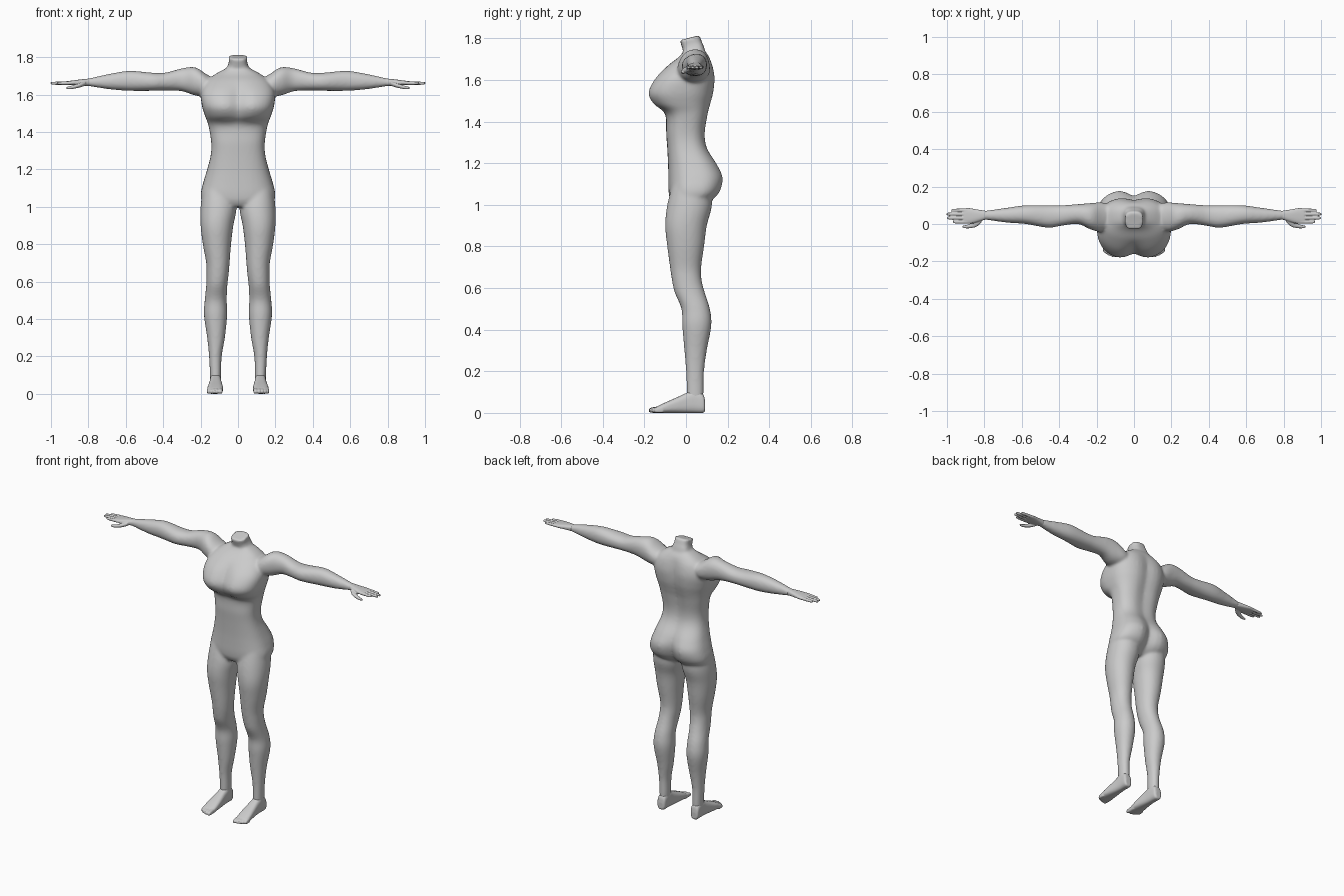
import bpy, bmesh, math


def spline(a, b, c, d, t):
    return tuple(0.5 * (2 * q + (r - p) * t + (2 * p - 5 * q + 4 * r - s) * t * t
                        + (3 * q - p - 3 * r + s) * t ** 3) for p, q, r, s in zip(a, b, c, d))


def loft(bm, rows, order, n=2.2, side=1, steps=5, seg=40, slant=0):
    """Closed skin through rows (pos, u_lo, u_hi, v_lo, v_hi, groove_lo, groove_hi)."""
    rows = [tuple(r) + (0,) * (7 - len(r)) for r in rows]
    pts = [rows[0]] + rows + [rows[-1]]
    path = [spline(*pts[i:i + 4], k / steps) for i in range(len(rows) - 1) for k in range(steps)]
    path.append(rows[-1])
    rings = []
    for p, u0, u1, v0, v1, g0, g1 in path:
        ring = []
        for k in range(seg):
            t = math.tau * k / seg
            c, s = math.cos(t), math.sin(t)
            u = (u0 + u1) / 2 + (u1 - u0) / 2 * math.copysign(abs(c) ** (2 / n), c)
            v = (v0 + v1) / 2 + (v1 - v0) / 2 * math.copysign(abs(s) ** (2 / n), s)
            groove = math.exp(-(u / 0.045) ** 2) * abs(s)
            v += g0 * groove if s < 0 else -g1 * groove
            co = [0, 0, 0]
            for axis, val in zip(order, (p, u, v)):
                co[axis] = val
            co[0] *= side
            co[2] += slant * (co[1] - 0.02)
            ring.append(bm.verts.new(co))
        rings.append(ring)
    faces = [bm.faces.new(rings[0]), bm.faces.new(rings[-1])]
    for a, b in zip(rings, rings[1:]):
        for k in range(seg):
            j = (k + 1) % seg
            faces.append(bm.faces.new((a[k], a[j], b[j], b[k])))
    bmesh.ops.recalc_face_normals(bm, faces=faces)


def finish(bm, name, voxel, smooth):
    mesh = bpy.data.meshes.new(name)
    bm.to_mesh(mesh)
    bm.free()
    ob = bpy.data.objects.new(name, mesh)
    bpy.context.collection.objects.link(ob)
    m = ob.modifiers.new("merge", 'REMESH')
    m.mode = 'VOXEL'
    m.voxel_size = voxel
    m.use_smooth_shade = True
    s = ob.modifiers.new("soften", 'SMOOTH')
    s.factor = 0.5
    s.iterations = smooth


ALONG_Z, ALONG_X, ALONG_Y = (2, 0, 1), (0, 1, 2), (1, 0, 2)

# Torso: height, half width, front, back, front groove, back groove
torso = [(1.0, .13, -.06, .09, 0, .02), (1.03, .188, -.078, .14, 0, .035),
         (1.07, .199, -.084, .172, 0, .04), (1.13, .186, -.085, .184, 0, .035),
         (1.19, .168, -.086, .158, 0, .02), (1.27, .147, -.09, .108, 0, .012),
         (1.34, .143, -.095, .096, 0, .012), (1.435, .158, -.1, .11, 0, .015),
         (1.485, .176, -.162, .123, .02, .015), (1.54, .193, -.188, .137, .03, .015),
         (1.61, .198, -.152, .143, .025, .015), (1.67, .17, -.09, .132, .005, .01),
         (1.71, .12, -.035, .112), (1.74, .065, -.01, .09)]
bm = bmesh.new()
loft(bm, [(r[0], -r[1], r[1]) + r[2:] for r in torso], ALONG_Z, 2.6)

# Neck stump with slanted cut
loft(bm, [(1.66, -.06, .06, 0, .1), (1.73, -.06, .06, -.01, .09),
          (1.77, -.049, .049, -.02, .076), (1.804, -.051, .051, -.031, .066)],
     ALONG_Z, 3, slant=.26)

# Legs and arms
leg = [(1.12, .03, .185, -.06, .12), (1.0, .008, .2, -.09, .125), (.9, .025, .2, -.1, .1),
       (.8, .037, .188, -.09, .087), (.7, .045, .17, -.077, .073), (.64, .05, .168, -.068, .075),
       (.58, .057, .17, -.055, .09), (.5, .06, .178, -.022, .115), (.42, .058, .182, -.018, .122),
       (.3, .07, .165, -.008, .1), (.2, .087, .155, 0, .087), (.1, .09, .15, .003, .085),
       (.04, .093, .148, .005, .083)]
arm = [(.1, 0, .1, 1.6, 1.67), (.17, -.04, .115, 1.59, 1.71), (.23, -.03, .112, 1.595, 1.746),
       (.3, 0, .106, 1.618, 1.74), (.39, -.01, .1, 1.622, 1.717), (.46, -.02, .1, 1.62, 1.717),
       (.58, 0, .1, 1.62, 1.727), (.685, .008, .086, 1.628, 1.711),
       (.8, .023, .071, 1.645, 1.686), (.83, .018, .074, 1.647, 1.682)]
for side in (1, -1):
    loft(bm, leg, ALONG_Z, 2.1, side)
    loft(bm, arm, ALONG_X, 2.2, side)
finish(bm, "body", .008, 10)

# Hands: palm, four fingers, thumb
bm = bmesh.new()
for side in (1, -1):
    loft(bm, [(.79, .025, .07, 1.646, 1.686), (.84, .01, .078, 1.648, 1.681),
              (.88, .001, .085, 1.65, 1.676), (.912, .002, .083, 1.652, 1.672)],
         ALONG_X, 2.5, side)
    for y, tip in ((.011, .968), (.032, 1.0), (.053, 1.002), (.073, .977)):
        loft(bm, [(.89, y - .01, y + .01, 1.652, 1.673),
                  (tip - .02, y - .009, y + .009, 1.652, 1.669),
                  (tip, y - .005, y + .005, 1.656, 1.666)], ALONG_X, 2, side, seg=12)
    loft(bm, [(.815, .008, .04, 1.648, 1.672), (.845, -.016, .016, 1.638, 1.662),
              (.89, -.024, -.003, 1.629, 1.648), (.917, -.02, -.008, 1.63, 1.641)],
         ALONG_X, 2, side, seg=12)
finish(bm, "hands", .0035, 3)

# Feet: sole with instep, five toes
bm = bmesh.new()
for side in (1, -1):
    loft(bm, [(.092, .105, .14, .01, .05), (.082, .093, .149, 0, .09), (.04, .09, .15, 0, .112),
              (0, .088, .152, 0, .095), (-.05, .083, .158, 0, .072), (-.1, .08, .164, 0, .05),
              (-.138, .083, .162, 0, .032)], ALONG_Y, 2.8, side)
    for x, r, tip in ((.094, .012, -.178), (.114, .009, -.176), (.13, .008, -.17),
                      (.145, .008, -.162), (.158, .008, -.152)):
        loft(bm, [(-.11, x - r, x + r, 0, .035), (tip + .015, x - r, x + r, 0, .027),
                  (tip, x - r * .6, x + r * .6, .004, .018)], ALONG_Y, 2.3, side, seg=12)
finish(bm, "feet", .004, 3)
